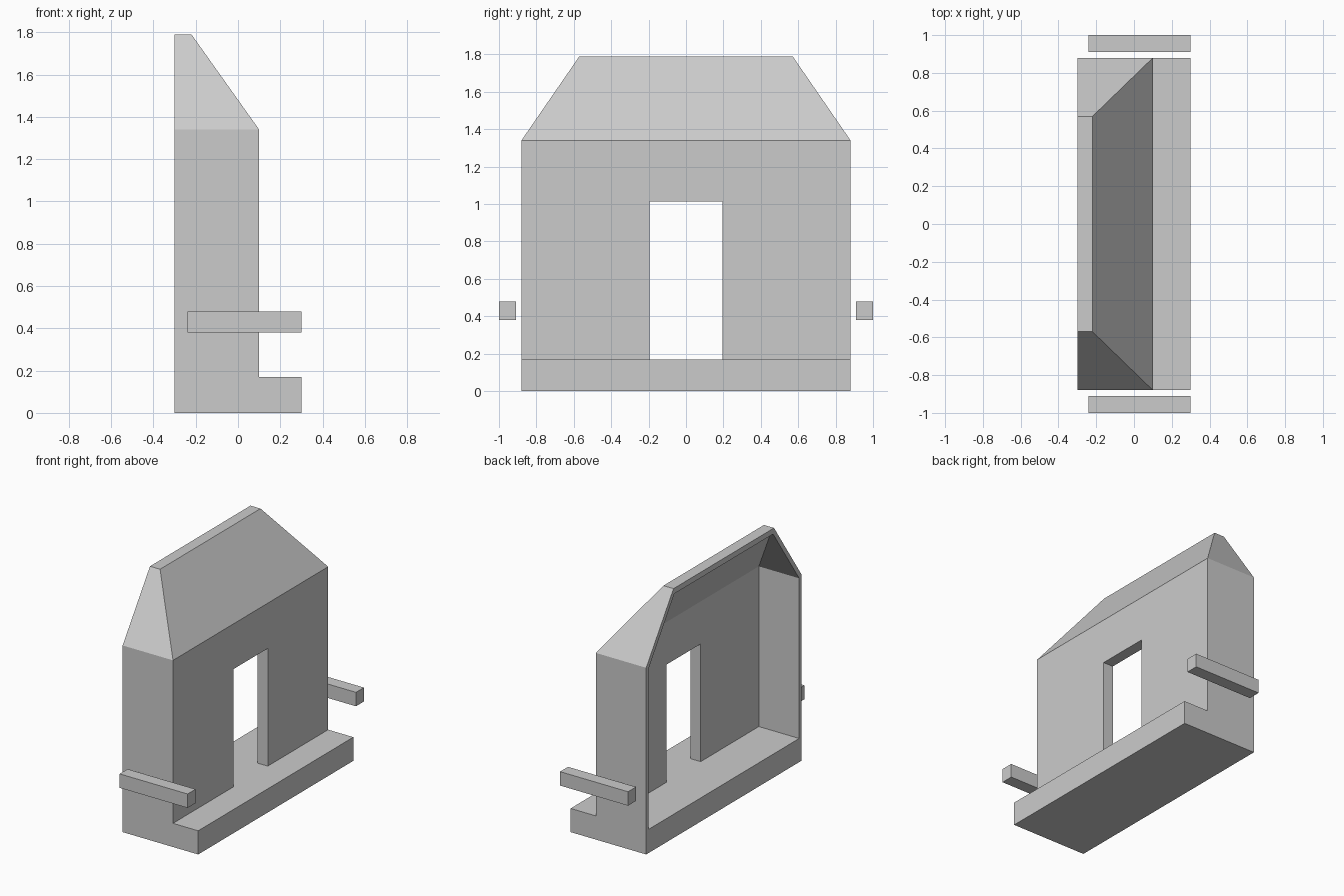
import bpy, bmesh
from mathutils import Vector

cube = bpy.data.objects.get("Cube")
if cube:
    bpy.data.objects.remove(cube, do_unlink=True)

grey = bpy.data.materials.new("plain grey")
grey.use_nodes = True
grey.diffuse_color = (0.6, 0.6, 0.6, 1)
grey.node_tree.nodes["Principled BSDF"].inputs["Base Color"].default_value = (0.6, 0.6, 0.6, 1)


def extrude_profile(name, profile, y0, y1, hip=None):
    """Extrude an x-z profile along y; hip = (eave y, eave z, ridge y, ridge z) slopes both ends."""
    bm = bmesh.new()
    face = bm.faces.new([bm.verts.new((x, y0, z)) for x, z in profile])
    ext = bmesh.ops.extrude_face_region(bm, geom=[face])
    moved = [v for v in ext["geom"] if isinstance(v, bmesh.types.BMVert)]
    bmesh.ops.translate(bm, verts=moved, vec=(0, y1 - y0, 0))
    if hip:
        ey, ez, ry, rz = hip
        for side in (-1, 1):
            cut = bmesh.ops.bisect_plane(
                bm, geom=bm.verts[:] + bm.edges[:] + bm.faces[:], dist=1e-5,
                plane_co=Vector((0, side * ey, ez)),
                plane_no=Vector((0, side * (rz - ez), ey - ry)), clear_outer=True)
            edges = [e for e in bm.edges if e.is_boundary]
            bmesh.ops.holes_fill(bm, edges=edges, sides=0)
    bmesh.ops.recalc_face_normals(bm, faces=bm.faces[:])
    mesh = bpy.data.meshes.new(name)
    bm.to_mesh(mesh)
    bm.free()
    mesh.materials.append(grey)
    obj = bpy.data.objects.new(name, mesh)
    bpy.context.collection.objects.link(obj)
    return obj


def box(name, x0, x1, y0, y1, z0, z1):
    return extrude_profile(name, [(x0, z0), (x1, z0), (x1, z1), (x0, z1)], y0, y1)


def carve(obj, cutter):
    mod = obj.modifiers.new("carve", "BOOLEAN")
    mod.operation = "DIFFERENCE"
    mod.solver = "EXACT"
    mod.object = cutter
    bpy.context.view_layer.objects.active = obj
    bpy.ops.object.modifier_apply(modifier=mod.name)
    bpy.data.objects.remove(cutter, do_unlink=True)


# Wall with front ledge and hipped roof
wall = extrude_profile(
    "wall_and_roof",
    [(-0.3, 0), (0.3, 0), (0.3, 0.17), (0.1, 0.17), (0.1, 1.34), (-0.22, 1.79), (-0.3, 1.79)],
    -0.88, 0.88, hip=(0.88, 1.34, 0.57, 1.79))

# Hollow interior, open at the back
carve(wall, extrude_profile(
    "interior_cutter",
    [(-0.4, 0.17), (0.02, 0.17), (0.02, 1.32), (-0.28, 1.75), (-0.4, 1.75)],
    -0.855, 0.855, hip=(0.855, 1.32, 0.56, 1.75)))

# Doorway
carve(wall, box("door_cutter", -0.1, 0.2, -0.195, 0.195, 0.17, 1.015))

# Free-standing side bars
for name, y in (("right_bar", -0.955), ("left_bar", 0.955)):
    box(name, -0.24, 0.3, y - 0.045, y + 0.045, 0.38, 0.48)
